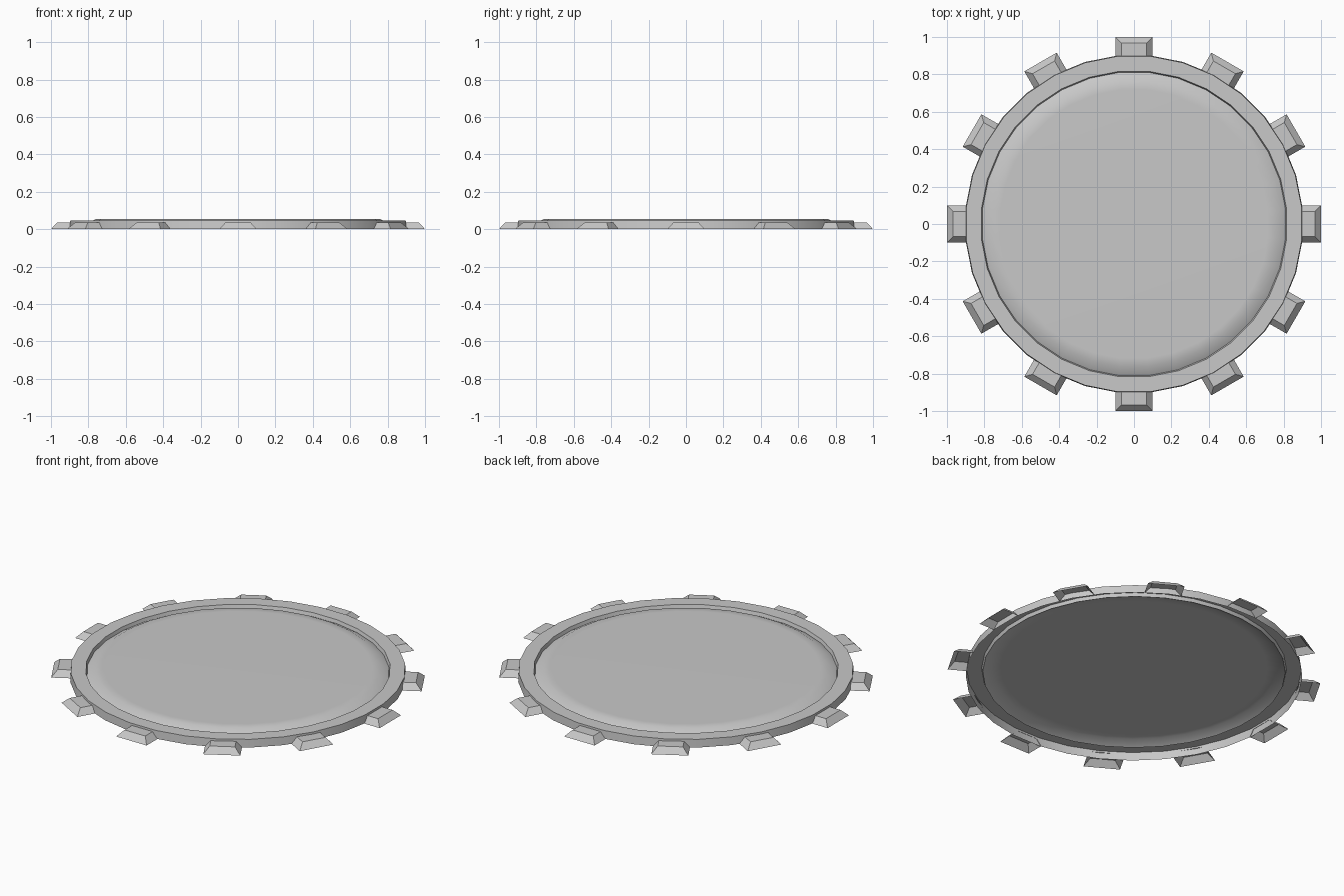
import bpy
import bmesh
import math
from mathutils import Matrix

SIDES = 32
TEETH = 12

cube = bpy.data.objects.get("Cube")
if cube:
    bpy.data.objects.remove(cube)

grey = bpy.data.materials.new("plain grey")
grey.use_nodes = True
colour = (0.58, 0.58, 0.58, 1)
grey.diffuse_color = colour
grey.node_tree.nodes["Principled BSDF"].inputs["Base Color"].default_value = colour


def finish(name, bm, smooth):
    mesh = bpy.data.meshes.new(name)
    bm.to_mesh(mesh)
    bm.free()
    mesh.materials.append(grey)
    obj = bpy.data.objects.new(name, mesh)
    bpy.context.collection.objects.link(obj)
    if smooth:
        bpy.ops.object.select_all(action="DESELECT")
        obj.select_set(True)
        bpy.context.view_layer.objects.active = obj
        bpy.ops.object.shade_smooth_by_angle(angle=math.radians(35))
    return obj


def ring_of_verts(bm, radius, z):
    step = math.tau / SIDES
    return [bm.verts.new((radius * math.cos((i + 0.5) * step),
                          radius * math.sin((i + 0.5) * step), z))
            for i in range(SIDES)]


# Lid: open-bottomed shell with outer wall, flat rim, groove and raised panel
profile = [(0.905, 0), (0.901, 0.047), (0.82, 0.047), (0.814, 0.027),
           (0.765, 0.053), (0.72, 0.054)]
bm = bmesh.new()
rows = [ring_of_verts(bm, r, z) for r, z in profile]
for low, high in zip(rows, rows[1:]):
    for i in range(SIDES):
        j = (i + 1) % SIDES
        bm.faces.new((low[i], low[j], high[j], high[i]))
bm.faces.new(rows[-1])
finish("lid_shell", bm, True)

# Teeth: tapered tabs, open underneath and where they meet the wall
for k in range(TEETH):
    bm = bmesh.new()
    base = [bm.verts.new(p) for p in
            ((0.896, -0.1, 0), (1, -0.1, 0), (1, 0.1, 0), (0.896, 0.1, 0))]
    top = [bm.verts.new(p) for p in
           ((0.896, -0.068, 0.035), (0.967, -0.068, 0.035),
            (0.967, 0.068, 0.035), (0.896, 0.068, 0.035))]
    for i in range(3):
        bm.faces.new((base[i], base[i + 1], top[i + 1], top[i]))
    bm.faces.new(top)
    turn = Matrix.Rotation(k * math.tau / TEETH, 4, "Z")
    bmesh.ops.transform(bm, matrix=turn, verts=bm.verts)
    finish(f"edge_tooth_{k + 1}", bm, False)
